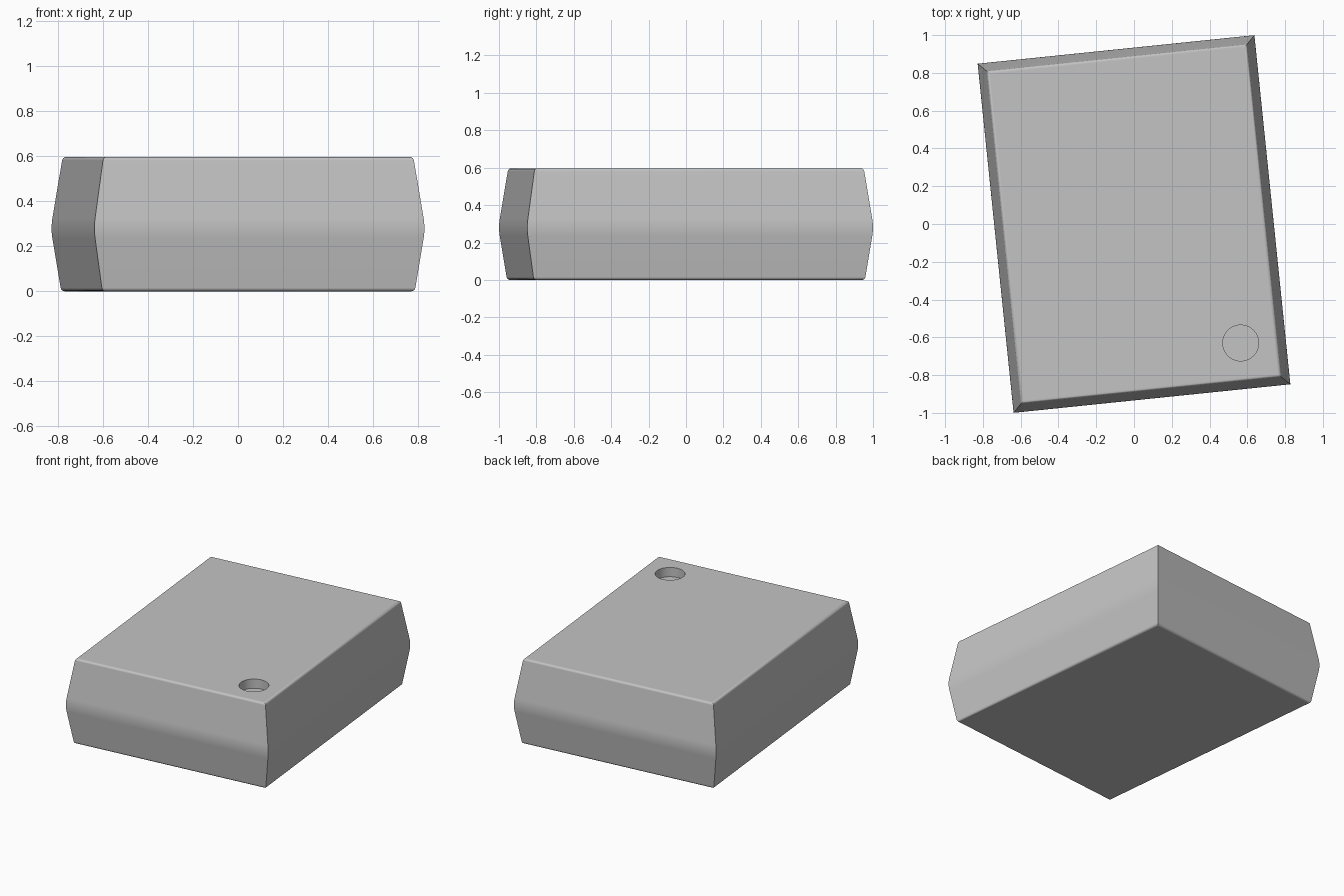
import bpy, bmesh
from math import sin, cos, radians
from mathutils import Matrix

cube = bpy.data.objects.get("Cube")
if cube:
    bpy.data.objects.remove(cube, do_unlink=True)

# Overall sizes
WIDTH, LENGTH, HEIGHT = 1.473, 1.858, 0.597
TURN = radians(5.88)
MID_Z, MID_R, EDGE_R = 0.28, 0.31, 0.018
SLOPE = radians(8.7)

grey = bpy.data.materials.new("mid grey")
grey.use_nodes = True
colour = (0.55, 0.55, 0.55, 1)
grey.diffuse_color = colour
grey.node_tree.nodes["Principled BSDF"].inputs["Base Color"].default_value = colour


def arc(u, z, r, start, end, steps):
    """Points (outward offset, height) along an arc of the side profile."""
    angles = [start + (end - start) * i / steps for i in range(steps + 1)]
    return [(u + r * cos(a), z + r * sin(a)) for a in angles]


def edge_centre(rise):
    """Offset of an edge rounding that is tangent to the sloping side."""
    return (MID_R * (1 - cos(SLOPE)) - EDGE_R - rise * sin(SLOPE)) / cos(SLOPE)


# Side profile: rounded bottom edge, gently bulged middle, rounded top edge
top_z = HEIGHT - EDGE_R
profile = arc(edge_centre(MID_Z - EDGE_R), EDGE_R, EDGE_R, radians(-90), -SLOPE, 6)
profile += arc(-MID_R, MID_Z, MID_R, -SLOPE, SLOPE, 6)
profile += arc(edge_centre(top_z - MID_Z), top_z, EDGE_R, SLOPE, radians(90), 6)

# Body: the profile carried round a mitred rectangle
bm = bmesh.new()
rings = []
for u, z in profile:
    x, y = WIDTH / 2 + u, LENGTH / 2 + u
    rings.append([bm.verts.new((sx * x, sy * y, z))
                  for sx, sy in ((-1, -1), (1, -1), (1, 1), (-1, 1))])
for low, high in zip(rings, rings[1:]):
    for i in range(4):
        j = (i + 1) % 4
        bm.faces.new((low[i], low[j], high[j], high[i]))
bm.faces.new(rings[0][::-1])
bm.faces.new(rings[-1])
bm.transform(Matrix.Rotation(TURN, 4, 'Z'))
mesh = bpy.data.meshes.new("body")
bm.to_mesh(mesh)
bm.free()
body = bpy.data.objects.new("body", mesh)
bpy.context.collection.objects.link(body)
mesh.materials.append(grey)

# Shallow round recess in the top
bpy.ops.mesh.primitive_cylinder_add(vertices=64, radius=0.095, depth=0.13,
                                    location=(0.565, -0.63, HEIGHT))
cutter = bpy.context.object
cutter.name = "recess_cutter"
cutter.hide_render = True
cutter.data.materials.append(grey)

bpy.ops.object.select_all(action='DESELECT')
bpy.context.view_layer.objects.active = body
body.select_set(True)
cut = body.modifiers.new("recess", 'BOOLEAN')
cut.operation = 'DIFFERENCE'
cut.solver = 'EXACT'
cut.object = cutter
bpy.ops.object.modifier_apply(modifier=cut.name)
bpy.data.objects.remove(cutter, do_unlink=True)

# Smooth shading with crisp corners and flat large faces
bpy.ops.object.shade_smooth_by_angle(angle=radians(30))
weighted = body.modifiers.new("flat faces", 'WEIGHTED_NORMAL')
weighted.keep_sharp = True
